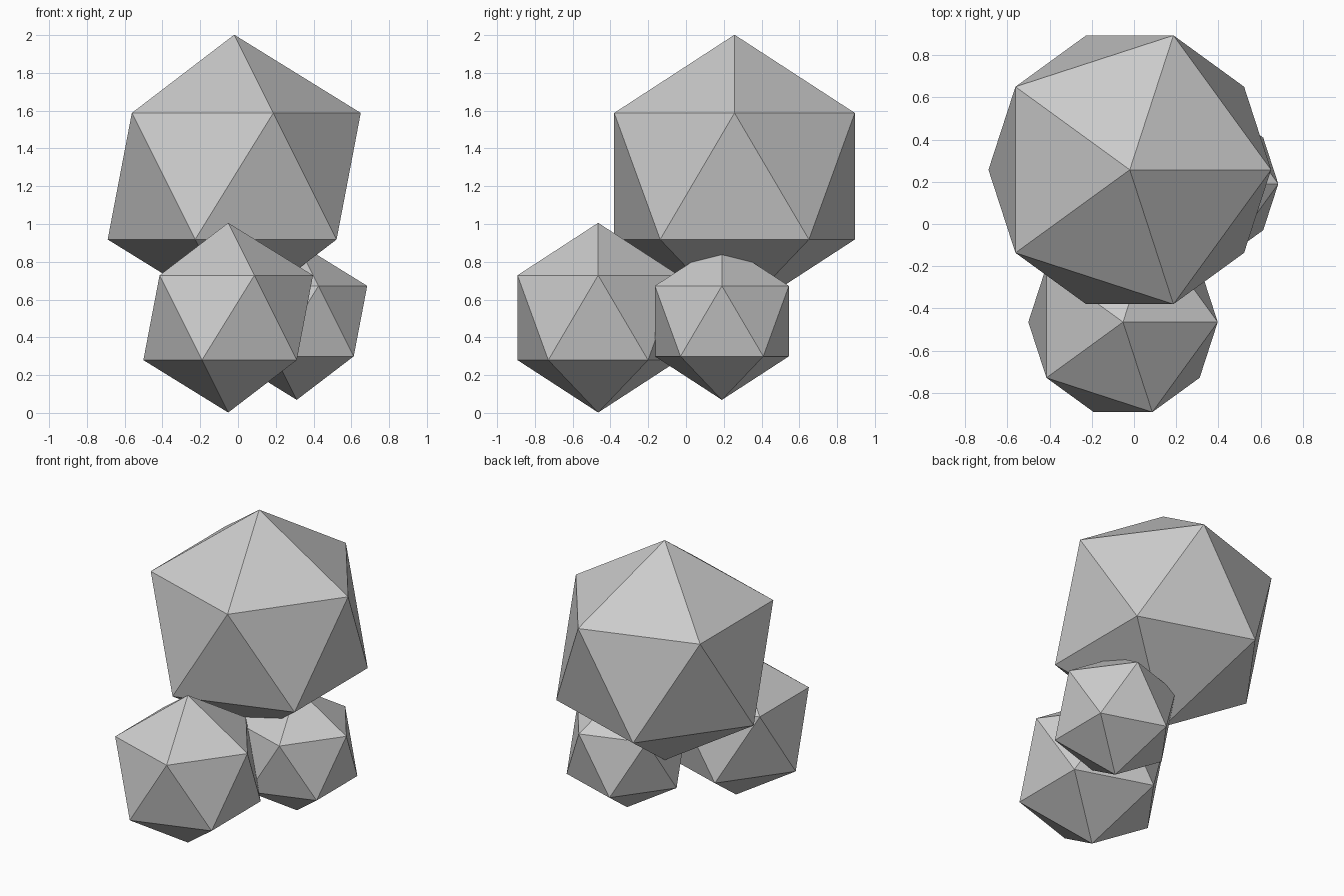
import bpy

if "Cube" in bpy.data.objects:
    bpy.data.objects.remove(bpy.data.objects["Cube"])


def ball(name, radius, location):
    # Flat-faced icosahedron
    bpy.ops.mesh.primitive_ico_sphere_add(subdivisions=1, radius=radius, location=location)
    obj = bpy.context.object
    obj.name = name
    obj.data.name = name
    return obj


# Large upper lump resting on two smaller ones
ball("large_upper_lump", 0.749, (-0.02, 0.257, 1.253))
ball("medium_front_lump", 0.502, (-0.052, -0.465, 0.504))
ball("small_side_lump", 0.417, (0.311, 0.19, 0.486))
